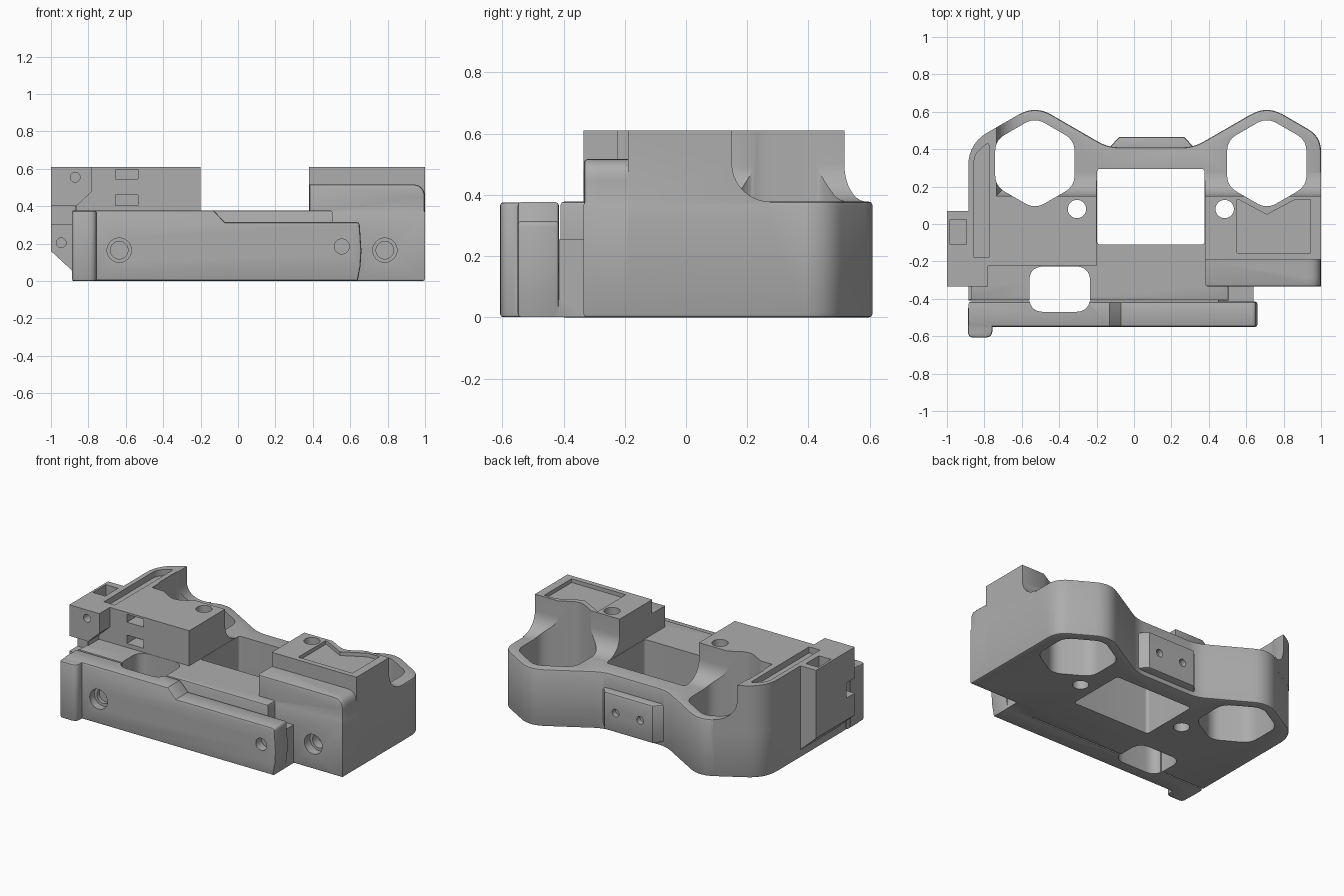
import bpy, bmesh, math
from mathutils import Vector

cube = bpy.data.objects.get("Cube")
if cube:
    bpy.data.objects.remove(cube)

mat = bpy.data.materials.new("machined_grey")
mat.use_nodes = True
GREY = (0.42, 0.42, 0.42, 1)
mat.diffuse_color = GREY
mat.node_tree.nodes["Principled BSDF"].inputs["Base Color"].default_value = GREY


def rounded(points):
    """Round each corner that carries a third value, the cut-back distance."""
    out = []
    for i, p in enumerate(points):
        c = Vector(p[:2])
        if len(p) < 3:
            out.append(c)
            continue
        a = c + (Vector(points[i - 1][:2]) - c).normalized() * p[2]
        b = c + (Vector(points[(i + 1) % len(points)][:2]) - c).normalized() * p[2]
        for k in range(8):
            t = k / 7
            out.append(a * (1 - t) ** 2 + c * 2 * t * (1 - t) + b * t * t)
    return out


def prism(name, points, lo, hi, axis="z", edge=0):
    """Extrude a profile along an axis; edge chamfers both ends."""
    place = {"z": lambda p, h: (p.x, p.y, h),
             "y": lambda p, h: (p.x, h, p.y),
             "x": lambda p, h: (h, p.x, p.y)}[axis]
    pts = rounded(points)
    bm = bmesh.new()
    ends = [[bm.verts.new(place(p, h)) for p in pts] for h in (lo, hi)]
    caps = [bm.faces.new(e) for e in ends]
    n = len(pts)
    for i in range(n):
        j = (i + 1) % n
        bm.faces.new((ends[0][i], ends[0][j], ends[1][j], ends[1][i]))
    bmesh.ops.recalc_face_normals(bm, faces=bm.faces)
    if edge:
        bmesh.ops.bevel(bm, geom=[e for f in caps for e in f.edges],
                        offset=edge, segments=2, profile=0.5, affect="EDGES")
    return finish(name, bm)


def finish(name, bm):
    mesh = bpy.data.meshes.new(name)
    bm.to_mesh(mesh)
    bm.free()
    mesh.materials.append(mat)
    ob = bpy.data.objects.new(name, mesh)
    bpy.context.collection.objects.link(ob)
    return ob


def rect(x0, x1, y0, y1, r=None):
    extra = (r,) if r else ()
    return [p + extra for p in ((x0, y0), (x1, y0), (x1, y1), (x0, y1))]


def ring(x, y, r, n=32, cut=None):
    extra = (cut,) if cut else ()
    return [(x + r * math.sin(2 * math.pi * k / n),
             y + r * math.cos(2 * math.pi * k / n)) + extra for k in range(n)]


def combine(target, other, operation):
    mod = target.modifiers.new("combine", "BOOLEAN")
    mod.operation, mod.solver, mod.object = operation, "EXACT", other
    bpy.context.view_layer.objects.active = target
    bpy.ops.object.modifier_apply(modifier=mod.name)
    bpy.data.objects.remove(other)


def add(*args, **kw):
    combine(body, prism("addition", *args, **kw), "UNION")


def cut(*args, **kw):
    combine(body, prism("cutter", *args, **kw), "DIFFERENCE")


# Base slab with two hexagonal rims at the back
body = prism("receiver_body", [
    (-.885, -.41), (.505, -.41), (.505, -.335), (1, -.335),
    (1, .467, .08), (.71, .635, .1), (.32, .41, .06),
    (-.14, .41, .06), (-.53, .635, .1), (-.885, .43, .12)], 0, .378, edge=.012)

# Raised left block with its side wall, and raised right block
add([(-.886, -.225), (-.2, -.225), (-.2, .275), (-.61, .275),
     (-.61, .589), (-.886, .43, .12)], .3, .61)
add(rect(.38, 1, -.19, .275), .3, .61)

# Right front step, rounded at its outer top corner
add([(.381, .2), (.999, .2), (.999, .517, .07), (.381, .517)],
    -.334, -.15, axis="y", edge=.012)

# Front arm and its inner link
add([(-.884, .001), (.64, .001), (.655, .08), (.66, .16), (.65, .315, .02),
     (-.07, .315), (-.13, .377), (-.884, .377)], -.55, -.415, axis="y", edge=.012)
add(rect(.45, .64, -.44, -.3), .002, .255)

# Corner post
add([(-.887, -.45), (-.887, -.607, .03), (-.757, -.607, .04), (-.757, -.45)],
    .0005, .376, edge=.01)

# Side bracket with sloping underside
add([(-.87, .04), (-1, .16), (-1, .61), (-.78, .61), (-.78, .48),
     (-.86, .405), (-.86, .2)], -.335, .07, axis="y")

# Rear mounting block
add([(-.14, .38), (-.13, .41), (-.08, .465), (.27, .465), (.32, .41), (.32, .38)],
    .03, .28, edge=.012)

# Hollow above the rims, with coved lower edges
bm = bmesh.new()
bmesh.ops.create_cube(bm, size=1)
for v in bm.verts:
    v.co = (-.735 if v.co.x < 0 else 2, .15 if v.co.y < 0 else 2,
            .378 if v.co.z < 0 else 2)
coves = [e for e in bm.edges if all(v.co.z < 1 for v in e.verts)
         and (all(v.co.x < 0 for v in e.verts) or all(v.co.y < 1 for v in e.verts))]
bmesh.ops.bevel(bm, geom=coves, offset=.125, segments=10, profile=.5, affect="EDGES")
combine(body, finish("cove_cutter", bm), "DIFFERENCE")

# Through openings: hexagons, centre window, front window, round holes
for x, hole_x in ((-.53, -.305), (.71, .485)):
    cut(ring(x, .325, .245, 6, .06), -.1, .8)
    cut(ring(hole_x, .08, .049), -.1, .8)
cut(rect(-.198, .378, -.11, .295, .02), -.1, .8)
cut(rect(-.56, -.235, -.47, -.227, .08), -.1, .8)

# Open slot at the right end
cut([(1.1, -.285), (.865, -.285, .048), (.865, -.192, .048), (1.1, -.192)], -.1, .57)

# Shallow pockets in the top
cut([(-.855, -.18), (-.775, -.18), (-.775, .44, .03), (-.855, .37, .04)], .57, .8)
cut([(.55, -.155), (.945, -.155), (.945, .13), (.86, .13), (.71, .05),
     (.56, .13), (.55, .13)], .585, .8)
cut(rect(-.985, -.895, -.11, .025), .5, .8)

# Bracket notch and front slots
cut(rect(-1.1, -.87, .305, .405), -.4, -.25, axis="y")
for z0, z1 in ((.545, .597), (.405, .46)):
    cut(rect(-.655, -.535, z0, z1), -.3, -.13, axis="y")

# Front fastener holes: x, z, radius, front surface, depth
for x, z, r, front, depth in ((-.635, .165, .065, -.55, .05), (-.635, .165, .047, -.55, .075),
                              (.785, .165, .065, -.335, .06), (.785, .165, .047, -.335, .12),
                              (.555, .185, .04, -.55, .06), (-.87, .555, .026, -.335, .06),
                              (-.945, .205, .026, -.335, .06)):
    cut(ring(x, z, r), front - .1, front + depth, axis="y")

# Rear fastener holes
for x in (.19, .01):
    cut(ring(x, .16, .025), .43, .6, axis="y")

# Smooth curved surfaces, keep crisp edges
bpy.ops.object.select_all(action="DESELECT")
body.select_set(True)
bpy.context.view_layer.objects.active = body
bpy.ops.object.shade_smooth_by_angle(angle=math.radians(30))
